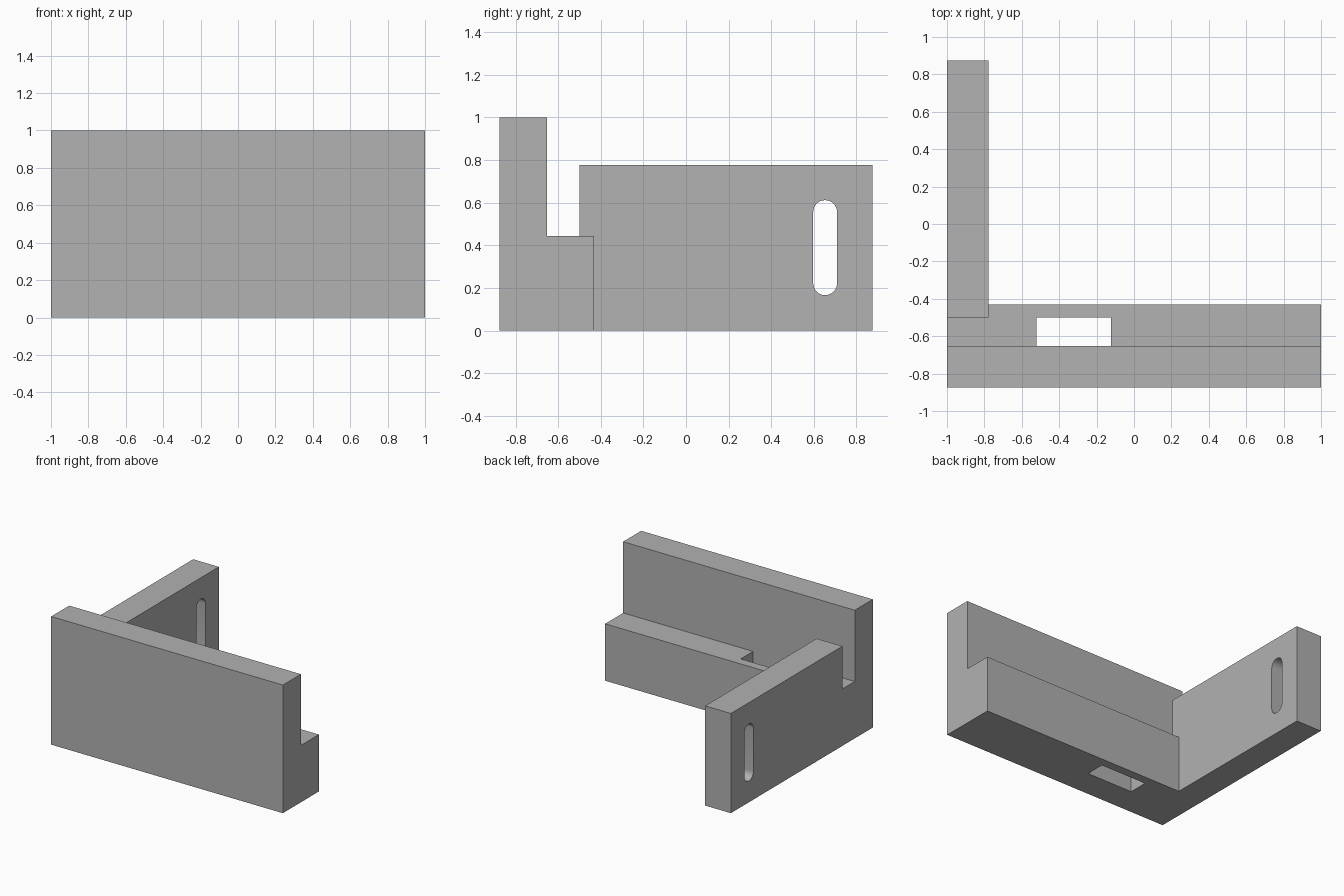
import bpy
import bmesh
from mathutils import Matrix, Vector
from math import cos, sin, pi

cube = bpy.data.objects.get("Cube")
if cube:
    bpy.data.objects.remove(cube, do_unlink=True)

# Single grey material
grey = bpy.data.materials.new("plain_grey")
grey.use_nodes = True
colour = (0.445, 0.445, 0.445, 1)
grey.diffuse_color = colour
grey.node_tree.nodes["Principled BSDF"].inputs["Base Color"].default_value = colour


def extrude_x(name, profile, x0, x1):
    """Extrude a closed (y, z) profile from x0 to x1."""
    bm = bmesh.new()
    face = bm.faces.new([bm.verts.new((x0, y, z)) for y, z in profile])
    result = bmesh.ops.extrude_face_region(bm, geom=[face])
    verts = [v for v in result["geom"] if isinstance(v, bmesh.types.BMVert)]
    bmesh.ops.translate(bm, verts=verts, vec=(x1 - x0, 0, 0))
    bmesh.ops.recalc_face_normals(bm, faces=bm.faces)
    mesh = bpy.data.meshes.new(name)
    bm.to_mesh(mesh)
    bm.free()
    mesh.materials.append(grey)
    obj = bpy.data.objects.new(name, mesh)
    bpy.context.collection.objects.link(obj)
    return obj


def rect(y0, y1, z0, z1):
    return [(y0, z0), (y1, z0), (y1, z1), (y0, z1)]


def boolean(target, tool, operation):
    """Apply a boolean and remove the tool object."""
    tool.hide_render = True
    mod = target.modifiers.new(operation.lower(), "BOOLEAN")
    mod.operation = operation
    mod.solver = "EXACT"
    mod.object = tool
    bpy.context.view_layer.objects.active = target
    bpy.ops.object.modifier_apply(modifier=mod.name)
    bpy.data.objects.remove(tool, do_unlink=True)


T = 0.222                      # plate thickness
FRONT, BACK = -0.875, 0.875
WALL, LEDGE = FRONT + T, FRONT + 2 * T
ARM_START = -0.5

# Tall front wall with a low ledge behind it
bracket = extrude_x("bracket", [(FRONT, 0), (LEDGE, 0), (LEDGE, 2 * T),
                                (WALL, 2 * T), (WALL, 1), (FRONT, 1)], -1, 1)

# Arm running backwards from one end of the ledge
arm = extrude_x("arm", rect(ARM_START, BACK, 0, 0.778), -1, -1 + T)
boolean(bracket, arm, "UNION")

# Rectangular opening through the ledge, flush with the wall
opening = extrude_x("opening_cutter", rect(WALL, ARM_START, -0.1, 0.6), -0.522, -0.122)
boolean(bracket, opening, "DIFFERENCE")

# Upright round-ended slot through the arm
R, N = 0.056, 16
slot_y, slot_low, slot_high = 0.653, 0.222, 0.556
ends = [(slot_high, 0), (slot_low, pi)]
slot_profile = [(slot_y + R * cos(a + pi * i / N), z + R * sin(a + pi * i / N))
                for z, a in ends for i in range(N + 1)]
slot = extrude_x("slot_cutter", slot_profile, -1.1, -0.7)
boolean(bracket, slot, "DIFFERENCE")

# Smooth the slot ends, keep the corners sharp
bpy.ops.object.select_all(action="DESELECT")
bracket.select_set(True)
bpy.context.view_layer.objects.active = bracket
bpy.ops.object.shade_smooth_by_angle(angle=pi / 6)
